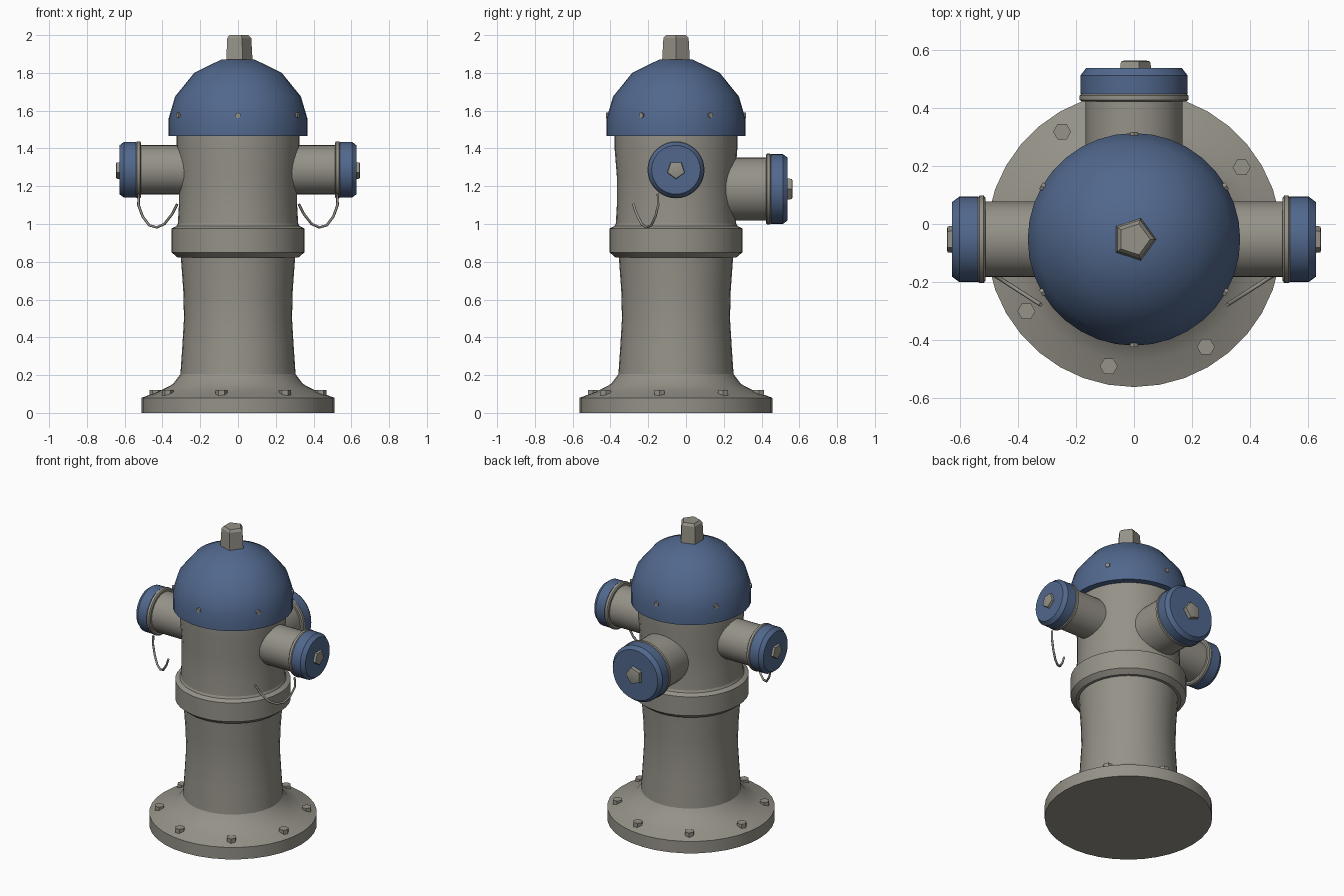
import bpy, bmesh, math
from mathutils import Matrix, Vector

cube = bpy.data.objects.get("Cube")
if cube:
    bpy.data.objects.remove(cube, do_unlink=True)


def material(name, rgb):
    m = bpy.data.materials.new(name)
    m.use_nodes = True
    m.diffuse_color = (*rgb, 1)
    bsdf = m.node_tree.nodes["Principled BSDF"]
    bsdf.inputs["Base Color"].default_value = (*rgb, 1)
    bsdf.inputs["Roughness"].default_value = 0.6
    return m


GREY = material("warm grey iron", (0.30, 0.287, 0.245))
BLUE = material("painted blue", (0.082, 0.137, 0.265))
CY = -0.053                      # the barrel axis sits slightly forward
X, Y, Z = Vector((1, 0, 0)), Vector((0, 1, 0)), Vector((0, 0, 1))


def frame(origin, axis=Z, first=X):
    """Matrix whose local z is the axis and local x is the first direction."""
    m = Matrix((first, axis.cross(first), axis)).transposed().to_4x4()
    m.translation = origin
    return m


def smooth(obj):
    bpy.ops.object.select_all(action='DESELECT')
    obj.select_set(True)
    bpy.context.view_layer.objects.active = obj
    bpy.ops.object.shade_smooth_by_angle(angle=math.radians(30))


def lathe(name, profile, mat, matrix, sides=36):
    """Revolve (radius, height) points and close both ends."""
    bm = bmesh.new()
    rings = []
    for r, h in profile:
        rings.append([bm.verts.new((r * math.cos(a), r * math.sin(a), h))
                      for a in (math.tau * i / sides for i in range(sides))])
    for low, high in zip(rings, rings[1:]):
        for i in range(sides):
            j = (i + 1) % sides
            bm.faces.new((low[i], low[j], high[j], high[i]))
    bm.faces.new(rings[0][::-1])
    bm.faces.new(rings[-1])
    bm.transform(matrix)
    mesh = bpy.data.meshes.new(name)
    bm.to_mesh(mesh)
    bm.free()
    mesh.materials.append(mat)
    obj = bpy.data.objects.new(name, mesh)
    bpy.context.collection.objects.link(obj)
    smooth(obj)
    return obj


def nut(name, matrix, r, height):
    """Tapered five-sided nut with a small crown."""
    lathe(name, [(r, -0.02), (r * 0.9, height * 0.88), (r * 0.72, height)], GREY, matrix, 5)


def outlet(name, origin, axis, first, r, reach, nut_r, nut_h):
    """Nozzle pipe, ring, cap and nut; reach is the outer face of the cap."""
    m = frame(origin, axis, first)
    ring = reach - 0.115
    lathe(name + "_pipe", [(r, 0.1), (r, ring + 0.02)], GREY, m)
    R = r + 0.021
    lathe(name + "_ring", [(R - 0.008, ring), (R, ring + 0.006), (R, ring + 0.021),
                           (R - 0.008, ring + 0.028)], GREY, m)
    R = r + 0.018
    lathe(name + "_cap", [(R, ring + 0.026), (R, reach - 0.025), (R - 0.019, reach)], BLUE, m)
    nut(name + "_nut", m @ Matrix.Translation((0, 0, reach)), nut_r, nut_h)


# Barrel with flared foot, collar and upper body
axis = frame((0, CY, 0))
lathe("base_and_lower_barrel", [(0.51, 0), (0.51, 0.08), (0.42, 0.113), (0.345, 0.152),
                                (0.305, 0.205), (0.295, 0.35), (0.286, 0.5),
                                (0.29, 0.65), (0.303, 0.83)], GREY, axis)
lathe("collar", [(0.32, 0.823), (0.352, 0.85), (0.352, 0.976), (0.325, 0.99),
                 (0.318, 1.005)], GREY, axis)
lathe("upper_barrel", [(0.32, 0.98), (0.313, 1.1), (0.313, 1.25), (0.325, 1.4),
                       (0.325, 1.47)], GREY, axis)

# Domed bonnet and operating nut
lathe("bonnet", [(0.367, 1.465), (0.367, 1.56), (0.333, 1.675), (0.232, 1.80),
                 (0.09, 1.87)], BLUE, axis)
nut("operating_nut", frame((0, CY, 1.87)), 0.078, 0.13)

# Bolts round the foot flange
for k in range(8):
    a = math.radians(33.75 + 45 * k)
    spot = (0.447 * math.cos(a), CY + 0.447 * math.sin(a), 0)
    lathe(f"flange_bolt_{k + 1}", [(0.031, 0.08), (0.031, 0.122)], GREY, frame(spot), 6)

# Small screws round the bonnet
for k in range(6):
    a = math.radians(30 + 60 * k)
    out = Vector((math.cos(a), math.sin(a), 0))
    lathe(f"bonnet_screw_{k + 1}", [(0.015, 0.33), (0.015, 0.371)], GREY,
          frame((0, CY, 1.575), out, Z), 6)

# Outlets: a wide one behind, a small one on each side
outlet("rear_outlet", (0, CY, 1.185), Y, X, 0.167, 0.538 - CY, 0.062, 0.026)

HOOK = [(0.525, 1.16), (0.527, 1.10), (0.505, 1.04), (0.47, 0.993), (0.43, 0.982),
        (0.39, 1.0), (0.347, 1.055), (0.322, 1.105)]
for side, s in (("left", 1), ("right", -1)):
    outlet(side + "_outlet", (0, CY, 1.287), X * s, -Z, 0.13, 0.628, 0.052, 0.018)
    # Cap tether: a hanging bent wire
    curve = bpy.data.curves.new(side + "_tether", 'CURVE')
    curve.dimensions = '3D'
    curve.bevel_depth = 0.007
    curve.bevel_resolution = 1
    curve.use_fill_caps = True
    line = curve.splines.new('POLY')
    line.points.add(len(HOOK) - 1)
    for p, (x, z) in zip(line.points, HOOK):
        p.co = (s * x, -0.282 + (x - 0.317) * 0.64, z, 1)
    curve.materials.append(GREY)
    wire = bpy.data.objects.new(side + "_tether", curve)
    bpy.context.collection.objects.link(wire)
